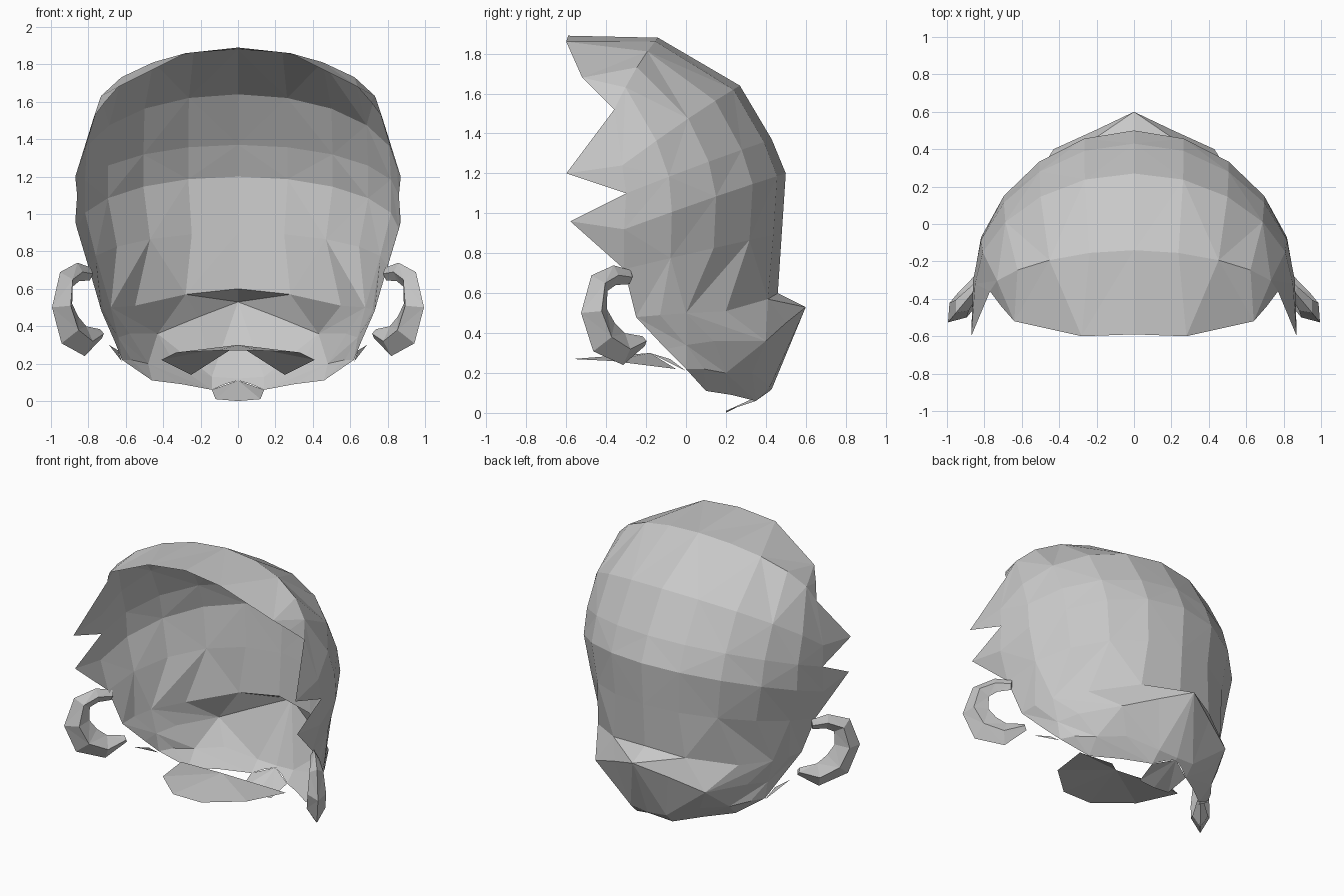
import bpy
import bmesh
from math import sin, cos, pi
from mathutils import Vector

default_cube = bpy.data.objects.get("Cube")
if default_cube:
    bpy.data.objects.remove(default_cube, do_unlink=True)

# One flat grey for every part
grey = bpy.data.materials.new("hair grey")
grey.use_nodes = True
tone = (0.58, 0.58, 0.58, 1)
grey.diffuse_color = tone
grey.node_tree.nodes["Principled BSDF"].inputs["Base Color"].default_value = tone


def add_half(name, bm):
    """Turn a half model into a flat-shaded object mirrored across x."""
    mesh = bpy.data.meshes.new(name)
    bm.to_mesh(mesh)
    bm.free()
    mesh.materials.append(grey)
    obj = bpy.data.objects.new(name, mesh)
    bpy.context.scene.collection.objects.link(obj)
    mirror = obj.modifiers.new("Mirror", "MIRROR")
    mirror.merge_threshold = 0.002


SEGMENTS = 5


def arc(centre, rim):
    """Quarter ellipse from the centre line (y, z) out to the front rim."""
    start, end = Vector((0, *centre)), Vector(rim)
    points = []
    for step in range(SEGMENTS + 1):
        t = step / SEGMENTS * pi / 2
        point = end.lerp(start, cos(t))
        point.x = end.x * sin(t)
        point.y -= 0.02 * sin(2 * t) * sin(t)
        points.append(point)
    return points


# Hair shell rows, from the fringe over the crown and down to the nape
fringe = [(0, -0.59, 1.89), (0.28, -0.6, 1.86), (0.46, -0.56, 1.77),
          (0.64, -0.52, 1.68), (0.71, -0.44, 1.6), (0.77, -0.36, 1.52)]
ledge = [(0, 0.46, 0.6), (0.28, 0.41, 0.57), (0.55, 0.2, 0.51),
         (0.68, 0, 0.5), (0.72, -0.13, 0.49), (0.73, -0.25, 0.48)]
bun_ridge = [(0, 0.6, 0.53), (0.21, 0.5, 0.45), (0.43, 0.4, 0.36),
             (0.58, 0.14, 0.36), (0.64, 0, 0.34), (0.66, -0.1, 0.32)]
bun_base = [(0, 0.43, 0.12), (0.14, 0.42, 0.13), (0.34, 0.33, 0.2),
            (0.48, 0.2, 0.2), (0.57, 0.09, 0.22), (0.62, 0, 0.22)]
nape_rim = [(0, 0.42, 0.11), (0.07, 0.39, 0.09), (0.14, 0.35, 0.06),
            (0.3, 0.23, 0.09), (0.46, 0.1, 0.11), (0.62, 0, 0.22)]
rows = [
    fringe,
    arc((-0.14, 1.88), (0.77, -0.36, 1.52)),
    arc((0.27, 1.64), (0.85, -0.32, 1.24)),
    arc((0.43, 1.37), (0.86, -0.3, 1.1)),
    arc((0.5, 1.2), (0.86, -0.31, 0.92)),
    arc((0.48, 0.9), (0.8, -0.31, 0.72)),
    ledge,
    bun_ridge,
    bun_base,
    nape_rim,
]

bm = bmesh.new()
grid = [[bm.verts.new(p) for p in row] for row in rows]
for i in range(len(rows) - 1):
    for j in range(SEGMENTS):
        a, b = grid[i][j], grid[i][j + 1]
        c, d = grid[i + 1][j + 1], grid[i + 1][j]
        if (i + j) % 2:
            bm.faces.new((a, b, c))
            bm.faces.new((a, c, d))
        else:
            bm.faces.new((a, b, d))
            bm.faces.new((b, c, d))

# Two pointed tufts that grow forward from the side rim
for tip_place, first, last in (((0.87, -0.6, 1.2), 1, 3), ((0.87, -0.58, 0.96), 3, 5)):
    tip = bm.verts.new(tip_place)
    for i in range(first, last):
        bm.faces.new((grid[i][-1], tip, grid[i + 1][-1]))
bmesh.ops.remove_doubles(bm, verts=bm.verts[:], dist=0.001)
add_half("hair_shell", bm)


def plate(name, outline):
    """Thin fan of triangles spread from the first outline point."""
    bm = bmesh.new()
    verts = [bm.verts.new(p) for p in outline]
    for b, c in zip(verts[1:], verts[2:]):
        bm.faces.new((verts[0], b, c))
    add_half(name, bm)


# Small strands under the nape and below the side locks
plate("nape_strand", [(0, 0.42, 0.11), (0, 0.2, 0), (0.12, 0.2, 0.01), (0.14, 0.35, 0.06)])
plate("lock_strand", [(0.62, 0, 0.21), (0.69, -0.18, 0.3), (0.64, -0.08, 0.27)])

# Crescent-shaped chin tuft with a notch at its back
plate("chin_tuft", [(0, -0.18, 0.3), (0, -0.57, 0.27), (0.11, -0.57, 0.27),
                    (0.33, -0.37, 0.26), (0.41, -0.05, 0.22), (0.25, 0.08, 0.14)])

# Curled side locks: a flattened diamond section swept along a hook that lies
# in an upright plane turned outward (reach, height, half width, half thickness)
hook = [
    (0, 0.68, 0.035, 0.02),
    (0.1, 0.69, 0.05, 0.03),
    (0.2, 0.65, 0.065, 0.045),
    (0.235, 0.51, 0.085, 0.06),
    (0.17, 0.38, 0.1, 0.06),
    (0.04, 0.32, 0.08, 0.05),
    (-0.09, 0.36, 0.025, 0.02),
]
root = Vector((0.79, -0.28, 0))
outward = Vector((0.64, -0.77, 0))
up = Vector((0, 0, 1))
normal = outward.cross(up)

bm = bmesh.new()
spine = [root + outward * reach + up * height for reach, height, *_ in hook]
rings = []
for k, (_, _, width, thickness) in enumerate(hook):
    tangent = spine[min(k + 1, len(spine) - 1)] - spine[max(k - 1, 0)]
    across = tangent.cross(normal).normalized() * width
    depth = normal * thickness
    rings.append([bm.verts.new(spine[k] + offset)
                  for offset in (across, depth, -across, -depth)])
for low, high in zip(rings, rings[1:]):
    for j in range(4):
        n = (j + 1) % 4
        bm.faces.new((low[j], low[n], high[n], high[j]))
bm.faces.new(rings[0])
bm.faces.new(rings[-1])
bmesh.ops.recalc_face_normals(bm, faces=bm.faces[:])
bmesh.ops.triangulate(bm, faces=bm.faces[:])
add_half("side_locks", bm)
